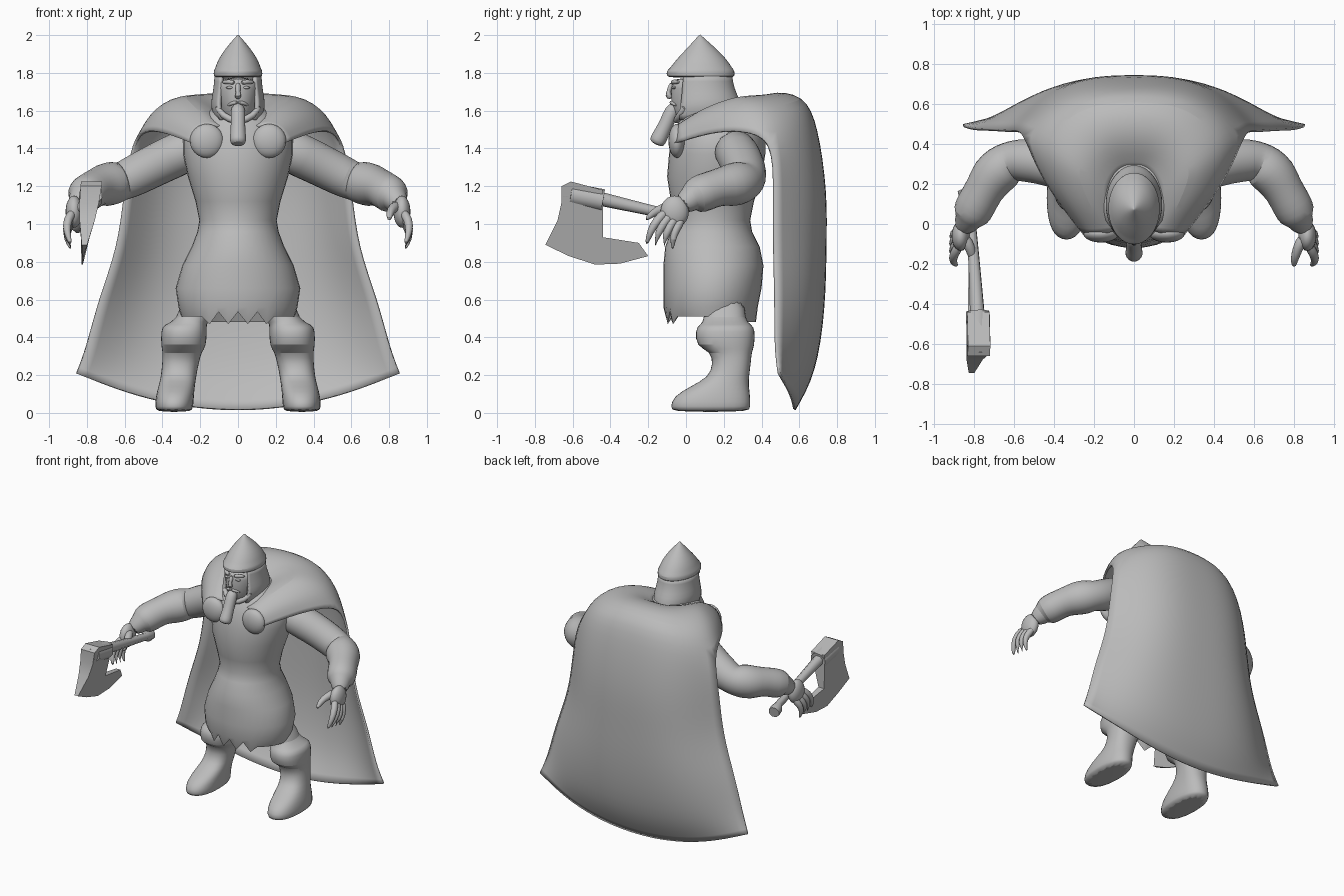
import bpy, bmesh, math
from mathutils import Vector

if "Cube" in bpy.data.objects:
    bpy.data.objects.remove(bpy.data.objects["Cube"])

grey = bpy.data.materials.new("stone grey")
grey.use_nodes = True
colour = (0.5, 0.5, 0.5, 1)
grey.diffuse_color = colour
grey.node_tree.nodes["Principled BSDF"].inputs["Base Color"].default_value = colour


def finish(name, bm, sub=0, angle=50, mirror=False, thick=0):
    """Turn a bmesh into a smooth shaded object with its modifiers."""
    bmesh.ops.recalc_face_normals(bm, faces=bm.faces)
    mesh = bpy.data.meshes.new(name)
    bm.to_mesh(mesh)
    bm.free()
    mesh.materials.append(grey)
    ob = bpy.data.objects.new(name, mesh)
    bpy.context.collection.objects.link(ob)
    if mirror:
        ob.modifiers.new("Mirror", "MIRROR").use_clip = True
    if sub:
        mod = ob.modifiers.new("Subdivision", "SUBSURF")
        mod.levels = mod.render_levels = sub
        mod.boundary_smooth = "PRESERVE_CORNERS"
    if thick:
        ob.modifiers.new("Solidify", "SOLIDIFY").thickness = thick
    bpy.ops.object.select_all(action="DESELECT")
    ob.select_set(True)
    bpy.context.view_layer.objects.active = ob
    bpy.ops.object.shade_smooth_by_angle(angle=math.radians(angle))
    return ob


def skin(bm, rows, closed=True):
    """Bridge rows of points with quads, capping closed ones."""
    grid = [[bm.verts.new(p) for p in row] for row in rows]
    n = len(grid[0])
    for a, b in zip(grid, grid[1:]):
        for i in range(n if closed else n - 1):
            j = (i + 1) % n
            bm.faces.new((a[i], a[j], b[j], b[i]))
    if closed:
        bm.faces.new(grid[0])
        bm.faces.new(grid[-1])
    return grid


def ring(x, y, z, rx, ry, n, start=0.0, sweep=math.tau, power=1.0):
    """Ellipse or arc; a power under one makes it squarer."""
    def bend(v):
        return math.copysign(abs(v) ** power, v)
    steps = n if sweep == math.tau else n - 1
    angles = [start + sweep * i / steps for i in range(n)]
    return [Vector((x + rx * bend(math.cos(a)), y + ry * bend(math.sin(a)), z)) for a in angles]


def loft(name, rings, n=16, sub=1, mirror=False, power=1.0):
    """Stack of level ellipses given as x, front y, back y, z, half width."""
    bm = bmesh.new()
    skin(bm, [ring(x, (f + b) / 2, z, w, (b - f) / 2, n, power=power) for x, f, b, z, w in rings])
    return finish(name, bm, sub, mirror=mirror)


def tube(name, path, n=12, sub=1, mirror=False):
    """Round limb along a path of x, y, z, radius."""
    pts = [Vector(p[:3]) for p in path]
    rows = []
    for i, p in enumerate(pts):
        t = (pts[min(i + 1, len(pts) - 1)] - pts[max(i - 1, 0)]).normalized()
        side = t.cross(Vector((0.3, 0.2, 1))).normalized()
        up = side.cross(t)
        rows.append([p + path[i][3] * (side * v.x + up * v.y) for v in ring(0, 0, 0, 1, 1, n)])
    bm = bmesh.new()
    skin(bm, rows)
    return finish(name, bm, sub, mirror=mirror)


def ball(name, centre, size, mirror=False):
    bm = bmesh.new()
    bmesh.ops.create_uvsphere(bm, u_segments=20, v_segments=12, radius=1)
    bmesh.ops.scale(bm, vec=size, verts=bm.verts)
    bmesh.ops.translate(bm, vec=centre, verts=bm.verts)
    return finish(name, bm, mirror=mirror)


# Tunic: hollow underside, ragged front hem and a lower back
profile = [(-.05, .33, .56, .26), (-.1, .37, .51, .3), (-.12, .38, .56, .315), (-.12, .4, .66, .33),
           (-.12, .41, .78, .295), (-.11, .39, .88, .245), (-.08, .35, .96, .215),
           (-.06, .34, 1.02, .205), (-.08, .36, 1.12, .225), (-.1, .4, 1.25, .265),
           (-.09, .42, 1.37, .29), (-.07, .42, 1.48, .29), (-.03, .38, 1.56, .22),
           (.02, .3, 1.62, .12)]
bm = bmesh.new()
hem = skin(bm, [ring(0, (f + b) / 2, z, w, (b - f) / 2, 36) for f, b, z, w in profile])[1]
for i, v in enumerate(hem):
    if v.co.y < 0 and abs(v.co.x) < .19:
        v.co.z += .025 if i % 2 else -.04
    elif v.co.y > .3:
        v.co.z -= .03
finish("tunic", bm)

# Legs with boots and folded cuffs
loft("booted_legs", [
    (.338, -.08, .34, .004, .095), (.338, -.085, .345, .03, .103), (.335, -.075, .345, .085, .103),
    (.325, .02, .335, .14, .098), (.315, .12, .335, .19, .095), (.305, .14, .345, .26, .098),
    (.295, .13, .35, .325, .105), (.288, .05, .365, .35, .122), (.286, .045, .37, .44, .124),
    (.28, .07, .35, .468, .115), (.235, .1, .31, .49, .085), (.2, .08, .32, .62, .1)],
    mirror=True, power=.85)

# Arms, with a fold at the elbow and a turned sleeve end
tube("arms", [(.2, .24, 1.42, .12), (.34, .28, 1.36, .12), (.48, .315, 1.29, .115),
              (.58, .32, 1.24, .112), (.62, .315, 1.225, .103), (.65, .29, 1.22, .12),
              (.71, .24, 1.205, .12), (.75, .17, 1.195, .1), (.79, .1, 1.17, .106),
              (.82, .04, 1.145, .1), (.825, .03, 1.14, .068), (.86, -.03, 1.09, .058)],
     mirror=True)

# Hands
ball("palms", (.868, -.06, 1.065), (.045, .075, .085), mirror=True)
for i in range(4):
    s = i / 3
    tube("finger_%d" % (i + 1), [
        (.87, -.1 + .08 * s, 1.07 - .04 * s, .028), (.905, -.155 + .1 * s, 1.02 - .05 * s, .026),
        (.908, -.19 + .12 * s, .96 - .04 * s, .022), (.885, -.21 + .14 * s, .89 - .025 * s, .011)],
        n=8, mirror=True)
tube("thumbs", [(.85, -.06, 1.1, .033), (.82, -.12, 1.085, .029), (.803, -.175, 1.06, .023),
                (.8, -.215, 1.02, .011)], n=8, mirror=True)

# Cape: rows of centre y, edge y, centre z, edge z, half width
cape = [(.27, .18, 1.6, 1.6, .11), (.43, .28, 1.71, 1.71, .28), (.63, .41, 1.69, 1.62, .475),
        (.7, .47, 1.52, 1.45, .56), (.75, .47, 1.17, 1.17, .605), (.745, .47, .88, .88, .635),
        (.74, .48, .55, .6, .74), (.69, .48, .2, .34, .805), (.58, .5, .01, .21, .857)]
# Front columns of the shoulder mantle
mantle = [[(.12, .12, 1.59), (.26, .2, 1.68), (.43, .25, 1.61), (.5, .3, 1.5)],
          [(.11, .04, 1.55), (.2, .07, 1.62), (.34, .09, 1.58), (.4, .13, 1.49)],
          [(.09, -.03, 1.52), (.14, -.05, 1.53), (.22, -.065, 1.5), (.25, -.06, 1.43)]]
bm = bmesh.new()
rows = []
for yc, ye, zc, ze, w in cape:
    rows.append([Vector((w * u, yc + (ye - yc) * u ** 3.2, zc + (ze - zc) * u * u))
                 for u in (0, .25, .5, .75, 1)])
grid = skin(bm, rows, closed=False)
last = [row[-1] for row in grid[:4]]
for column in mantle:
    new = [bm.verts.new(p) for p in column]
    for i in range(3):
        bm.faces.new((last[i], new[i], new[i + 1], last[i + 1]))
    last = new
finish("cape", bm, 2, mirror=True, thick=.015)

# Round clasps on the chest
ball("clasps", (.165, -.048, 1.44), (.09, .045, .09), mirror=True)

# Head and face
loft("head", [(0, .02, .2, 1.48, .08), (0, -.04, .2, 1.54, .08), (0, -.07, .2, 1.59, .09),
              (0, -.085, .22, 1.65, .108), (0, -.08, .22, 1.72, .118), (0, -.085, .22, 1.78, .118)])
tube("nose", [(0, -.07, 1.75, .014), (0, -.088, 1.71, .018), (0, -.1, 1.68, .022),
              (0, -.075, 1.665, .014)], n=8)
tube("brows", [(.015, -.074, 1.747, .013), (.05, -.064, 1.755, .014), (.085, -.035, 1.75, .01)],
     n=8, mirror=True)
ball("eyes", (.043, -.062, 1.722), (.02, .014, .008), mirror=True)
tube("moustache", [(0, -.082, 1.645, .012), (.035, -.07, 1.64, .011), (.055, -.05, 1.625, .006)],
     n=8, mirror=True)
tube("beard", [(0, -.05, 1.63, .03), (0, -.075, 1.6, .042), (0, -.1, 1.54, .039),
               (0, -.13, 1.48, .042), (0, -.15, 1.44, .047), (0, -.16, 1.42, .035)])

# Pointed helmet with a brim band
loft("helmet", [(0, -.085, .25, 1.775, .122), (0, -.105, .26, 1.78, .131),
                (0, -.107, .26, 1.812, .131), (0, -.09, .25, 1.82, .124),
                (0, -.055, .22, 1.87, .108), (0, .005, .16, 1.93, .066),
                (0, .05, .1, 1.98, .022), (0, .073, .077, 2.003, .002)], n=20)

# Neck guard hanging from the helmet, open at the face
bm = bmesh.new()
sides = [(.09, .155, 1.79, .125), (.09, .165, 1.72, .13), (.1, .185, 1.66, .142),
         (.1, .2, 1.61, .145), (.1, .2, 1.55, .12)]
skin(bm, [ring(0, y, z, w, d, 21, math.radians(-42), math.radians(264)) for y, d, z, w in sides],
     closed=False)
finish("neck_guard", bm, 1, thick=.02)
tube("chin_strap", [(.115, .0, 1.63, .018), (.085, -.035, 1.57, .02), (0, -.055, 1.54, .022)],
     n=8, mirror=True)

# Axe: handle, collar and tapering blade
tube("axe_handle", [(-.845, .17, .99, .04), (-.835, .12, 1.0, .04), (-.825, .09, 1.01, .026),
                    (-.8, -.2, 1.075, .03), (-.785, -.44, 1.13, .038)], n=8, sub=0)
tube("axe_collar", [(-.782, -.44, 1.125, .062), (-.778, -.61, 1.157, .062),
                    (-.778, -.611, 1.157, .05), (-.777, -.65, 1.163, .05)], n=8, sub=0)
outline = [(-.61, 1.225), (-.44, 1.18), (-.44, .93), (-.25, .9), (-.2, .83), (-.35, .79),
           (-.48, .785), (-.62, .83), (-.745, .89), (-.68, 1.02), (-.66, 1.11), (-.66, 1.2)]
bm = bmesh.new()
blade = []
for side in (-1, 1):
    row = []
    for y, z in outline:
        drop = (1.225 - z) / .44
        half = .004 + .052 * max(0, 1 - (drop / .85) ** 2)
        row.append((-.775 - .05 * drop + side * half, y, z))
    blade.append(row)
skin(bm, blade)
finish("axe_blade", bm, angle=20)
